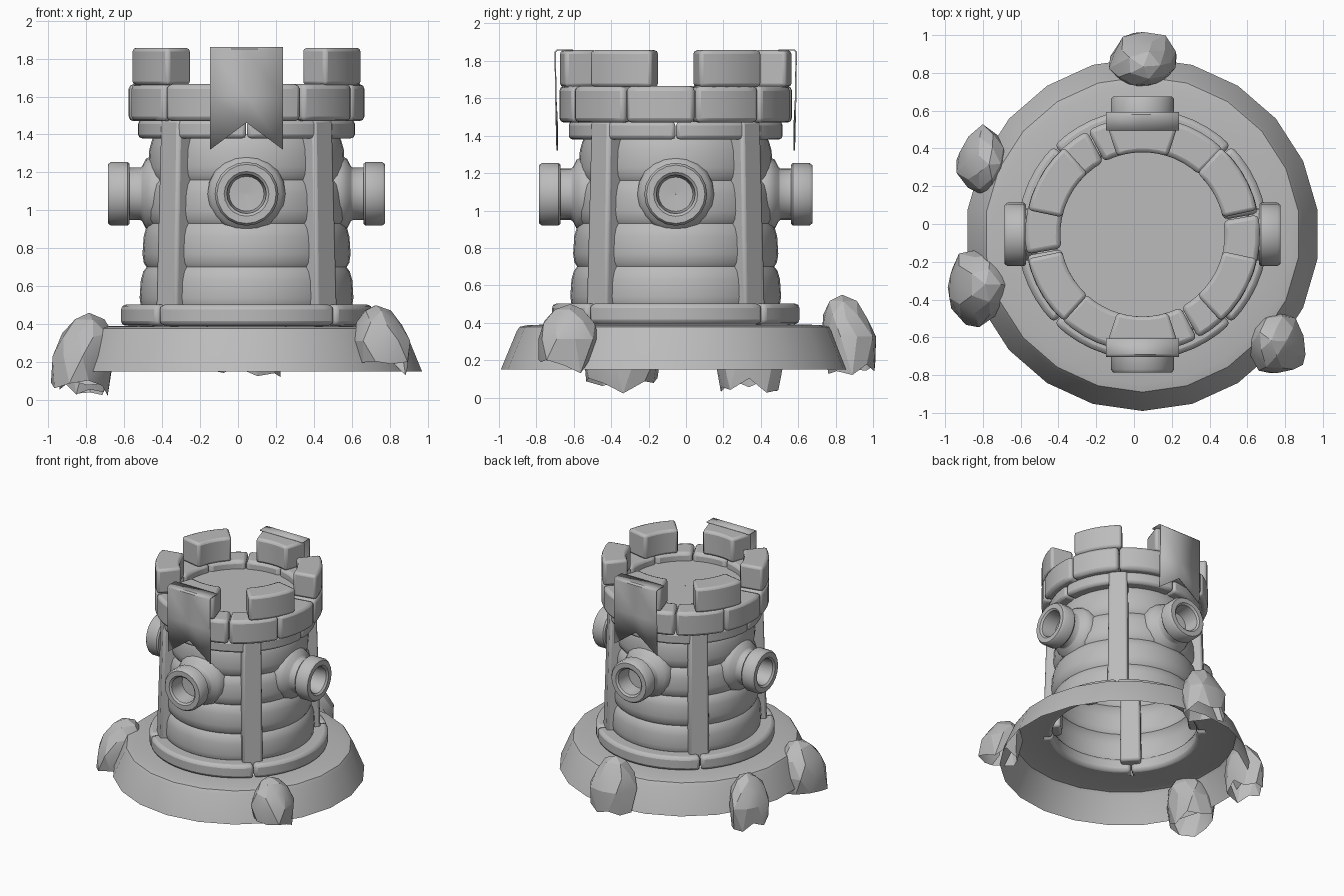
import bpy, bmesh, math, random
from math import sin, cos, pi, radians
from mathutils import Vector, Matrix, noise

cube = bpy.data.objects.get("Cube")
if cube:
    bpy.data.objects.remove(cube, do_unlink=True)

CX, CY = 0.045, -0.055      # tower axis

stone = bpy.data.materials.new("grey_stone")
stone.use_nodes = True
GREY = (0.5, 0.5, 0.5, 1)
stone.diffuse_color = GREY
stone.node_tree.nodes["Principled BSDF"].inputs["Base Color"].default_value = GREY


def finish(name, bm, bevel=0, angle=35, turn=None, recalc=True):
    if recalc:
        bmesh.ops.recalc_face_normals(bm, faces=bm.faces)
    me = bpy.data.meshes.new(name)
    bm.to_mesh(me)
    bm.free()
    me.materials.append(stone)
    ob = bpy.data.objects.new(name, me)
    bpy.context.collection.objects.link(ob)
    ob.matrix_world = Matrix.Translation((CX, CY, 0)) @ (turn or Matrix())
    if bevel:
        mod = ob.modifiers.new("soft_edges", 'BEVEL')
        mod.width, mod.segments = bevel, 2
        mod.limit_method, mod.angle_limit = 'ANGLE', radians(40)
    bpy.ops.object.select_all(action='DESELECT')
    ob.select_set(True)
    bpy.context.view_layer.objects.active = ob
    bpy.ops.object.shade_smooth_by_angle(angle=radians(angle))
    return ob


def lathe(name, profile, sides, phase=0, **kw):
    bm = bmesh.new()
    vs = [bm.verts.new((r, 0, z)) for r, z in profile]
    es = [bm.edges.new(p) for p in zip(vs, vs[1:])]
    bmesh.ops.rotate(bm, verts=vs, matrix=Matrix.Rotation(phase, 3, 'Z'))
    bmesh.ops.spin(bm, geom=vs + es, axis=(0, 0, 1), cent=(0, 0, 0),
                   angle=2 * pi, steps=sides, use_merge=True)
    bmesh.ops.remove_doubles(bm, verts=bm.verts, dist=1e-4)
    return finish(name, bm, **kw)


def arc_blocks(name, r0, r1, z0, z1, spans, bevel):
    """Curved stone blocks, one for each (start, end) span in degrees."""
    bm = bmesh.new()
    for a0, a1 in spans:
        n = max(4, round((a1 - a0) / 7))
        rings = []
        for i in range(n + 1):
            a = radians(a0 + (a1 - a0) * i / n)
            rings.append([bm.verts.new((r * cos(a), r * sin(a), z))
                          for r, z in ((r0, z0), (r1, z0), (r1, z1), (r0, z1))])
        for p, q in zip(rings, rings[1:]):
            for k in range(4):
                bm.faces.new((p[k], p[(k + 1) % 4], q[(k + 1) % 4], q[k]))
        bm.faces.new(rings[0])
        bm.faces.new(rings[-1][::-1])
    return finish(name, bm, bevel)


def ring_spans(count, offset, gap):
    step = 360 / count
    return [(offset + i * step + gap, offset + (i + 1) * step - gap) for i in range(count)]


# Flared hollow foundation skirt
lathe("foundation", [(0.935, 0.15), (0.85, 0.355), (0.835, 0.378), (0.79, 0.388), (0.61, 0.392)],
      22, phase=-pi / 2, angle=40)

# Tower wall: four bulging courses, tapering upwards
wall = []
for i in range(4):
    for t, bulge in ((0.0, -0.018), (0.1, -0.002), (0.3, 0.008), (0.7, 0.008), (0.9, -0.002)):
        h = (i + t) / 4
        wall.append((0.56 - 0.06 * h + bulge, 0.47 + 0.92 * h))
wall.append((0.485, 1.4))
lathe("tower_wall", wall, 40, angle=50)

# Stone rings and battlements
arc_blocks("bottom_ring", 0.54, 0.663, 0.392, 0.503, ring_spans(4, 45, 0.25), 0.025)
arc_blocks("collar_ring", 0.46, 0.573, 1.38, 1.475, ring_spans(4, 0, 0.25), 0.02)
arc_blocks("parapet_ring", 0.435, 0.622, 1.47, 1.665, ring_spans(10, 10, 0.3), 0.025)
arc_blocks("merlons", 0.435, 0.62, 1.66, 1.857,
           [(a - 18, a + 18) for a in range(30, 390, 60)], 0.02)

# Roof deck inside the parapet
lathe("roof_deck", [(0.46, 1.6), (0.001, 1.6)], 32)

# Buttresses on the diagonals
for k, side in enumerate(("back_left", "back_right", "front_right", "front_left")):
    bm = bmesh.new()
    bmesh.ops.create_cube(bm, size=1)
    for v in bm.verts:
        top = v.co.z > 0
        outer = 0.575 if top else 0.605
        v.co = ((outer if v.co.x > 0 else outer - 0.13),
                v.co.y * (0.14 if top else 0.155), 1.48 if top else 0.45)
    finish("buttress_" + side, bm, 0.018, turn=Matrix.Rotation(radians(45 + 90 * k), 4, 'Z'))

# Cannons on the four sides: wall collar, neck, muzzle and bore
cannon = [(0.195, 0.42), (0.207, 0.45), (0.205, 0.49), (0.185, 0.53), (0.145, 0.55),
          (0.138, 0.56), (0.138, 0.617), (0.158, 0.617), (0.168, 0.628), (0.168, 0.715),
          (0.156, 0.73), (0.118, 0.73), (0.104, 0.718), (0.092, 0.60), (0.001, 0.595)]
for k, side in enumerate(("front", "left", "back", "right")):
    spin = Matrix.Rotation(k * pi / 2, 4, 'Z') @ Matrix.Translation((0, 0, 1.087))
    lathe("cannon_" + side, cannon, 20, angle=40, turn=spin @ Matrix.Rotation(pi / 2, 4, 'X'))

# Swallow-tailed banners hung over the front and back merlons
for k, side in enumerate(("front", "back")):
    bm = bmesh.new()
    rows = []
    for y, z, notch in ((-0.55, 1.862, 0), (-0.635, 1.862, 0), (-0.648, 1.85, 0),
                        (-0.645, 1.6, 0), (-0.638, 1.32, 0.142)):
        rows.append([bm.verts.new((x, y, z + (notch if x == 0 else 0)))
                     for x in (-0.192, 0, 0.192)])
    for p, q in zip(rows, rows[1:]):
        for i in range(2):
            bm.faces.new((p[i], q[i], q[i + 1], p[i + 1]))
    ob = finish("banner_" + side, bm, turn=Matrix.Rotation(k * pi, 4, 'Z'), recalc=False)
    ob.modifiers.new("cloth", 'SOLIDIFY').thickness = 0.008

# Boulders round the foundation: faceted shells with ragged open bottoms
boulders = [("back", 0.05, 0.87, 0.17, 0.135, 0.12, 0.55),
            ("right_back", -0.80, 0.33, 0.125, 0.16, 0.02, 0.43),
            ("right_front", -0.82, -0.33, 0.16, 0.19, 0.02, 0.46),
            ("front_left", 0.755, -0.64, 0.145, 0.15, 0.13, 0.50)]
for k, (side, x, y, rx, ry, low, high) in enumerate(boulders):
    random.seed(k + 3)
    bm = bmesh.new()
    bmesh.ops.create_icosphere(bm, subdivisions=2, radius=1)
    bmesh.ops.delete(bm, geom=[f for f in bm.faces if f.calc_center_median().z < -0.6],
                     context='FACES')
    rim = {v for v in bm.verts if v.is_boundary}
    inward = Vector((CX - x, CY - y, 0)).normalized()
    for v in bm.verts:
        lump = 1 + 0.22 * noise.noise(v.co * 1.3 + Vector((k * 7.3, 2, 5)))
        t = (v.co.z + 0.65) / 1.65
        wide = lump * (1.08 if t < 0.5 else 1.0)
        z = low + 0.06 + (high - low - 0.06) * min(t, 1)
        if v in rim:
            z = low + random.uniform(0, 0.09)
        v.co = Vector((x - CX + v.co.x * rx * wide, y - CY + v.co.y * ry * wide, z))
        v.co += inward * 0.06 * (t - 0.4)
    finish("boulder_" + side, bm, angle=18)
